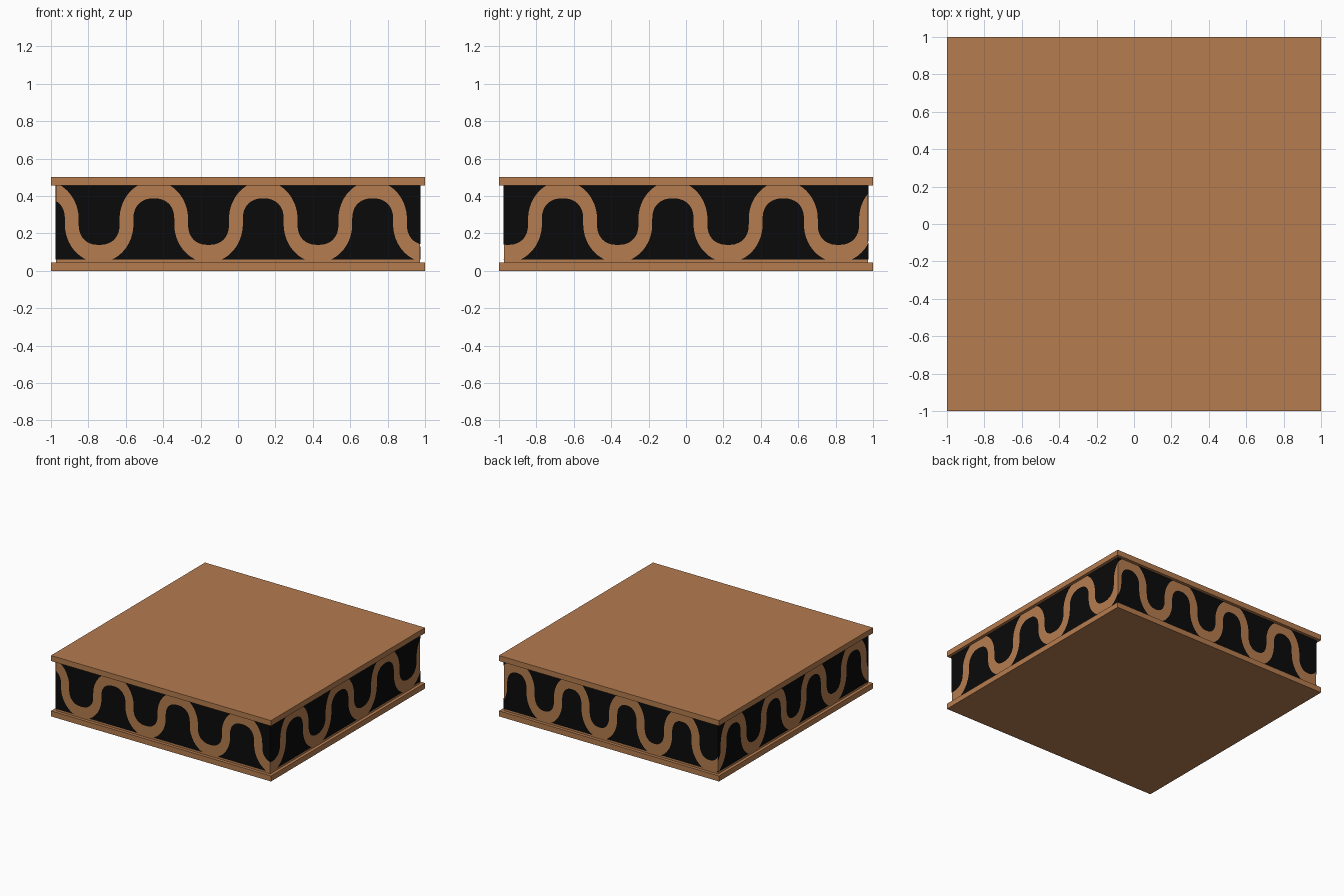
import bpy, bmesh, math
from mathutils import Vector

if "Cube" in bpy.data.objects:
    bpy.data.objects.remove(bpy.data.objects["Cube"])


def material(name, rgb):
    m = bpy.data.materials.new(name)
    m.diffuse_color = (*rgb, 1)
    m.use_nodes = True
    m.node_tree.nodes["Principled BSDF"].inputs["Base Color"].default_value = m.diffuse_color
    return m


BROWN = material("wafer brown", (0.462, 0.200, 0.078))
BLACK = material("dark filling", (0.003, 0.003, 0.003))


def finish(name, bm, mat):
    me = bpy.data.meshes.new(name)
    bm.to_mesh(me)
    bm.free()
    me.materials.append(mat)
    ob = bpy.data.objects.new(name, me)
    bpy.context.collection.objects.link(ob)


def box(name, half, z0, z1):
    bm = bmesh.new()
    bmesh.ops.create_cube(bm, size=1)
    for v in bm.verts:
        v.co = (v.co.x * 2 * half, v.co.y * 2 * half, z0 + (v.co.z + 0.5) * (z1 - z0))
    finish(name, bm, BROWN)


# two outer plates and the core between them
box("bottom_plate", 1.0, 0.0, 0.045)
box("top_plate", 1.0, 0.455, 0.5)
box("core", 0.974, 0.045, 0.455)

HALF, LOW, HIGH = 0.975, 0.06, 0.455
SPRING_TOP, SPRING_BOTTOM, STROKE = 0.275, 0.25, 0.037


def curve(t, n=2.3):
    return max(0.0, 1 - min(1, t) ** n) ** (1 / n)


def arch_width(z, period):
    """Half width of the dark cell under an arch of the wave."""
    inner, outer = period / 4 - STROKE, period / 4 + STROKE
    if z > SPRING_TOP:
        return inner * curve((z - SPRING_TOP) / 0.112)
    if z < SPRING_BOTTOM:
        return period / 2 - outer * curve((SPRING_BOTTOM - z) / 0.205, 2)
    return inner


def cup_width(z, period):
    """Half width of the dark cell above a trough: the arch turned over."""
    return arch_width(SPRING_TOP + SPRING_BOTTOM - z, period)


# dark cells on each side; what stays uncovered is the brown wave
def wave_side(name, start, along, normal, first, period):
    start, along, normal = Vector(start), Vector(along), Vector(normal)
    bm = bmesh.new()
    # rows packed closely where the cells round off
    rows = [(LOW + HIGH) / 2 - (HIGH - LOW) / 2 * math.cos(math.pi * i / 70) for i in range(71)]
    rows = sorted(rows + [0.383, 0.385, 0.387, 0.138, 0.14, 0.142])
    for k in range(-2, 10):
        centre = first + k * period / 2
        width = cup_width if k % 2 else arch_width

        def ends(z):
            w = width(z, period)
            return [min(max(u, 0), 2 * HALF) for u in (centre - w, centre + w)]

        for z0, z1 in zip(rows, rows[1:]):
            a, b = ends(z0)
            c, d = ends(z1)
            pts = [(a, z0), (b, z0), (d, z1), (c, z1)]
            pts = [p for i, p in enumerate(pts)
                   if abs(p[0] - pts[i - 1][0]) + abs(p[1] - pts[i - 1][1]) > 1e-6]
            if len(pts) < 3 or (b - a) + (d - c) < 1e-5:
                continue
            f = bm.faces.new([bm.verts.new(start + along * u + Vector((0, 0, z))) for u, z in pts])
            f.normal_update()
            if f.normal.dot(normal) < 0:
                f.normal_flip()
    bmesh.ops.remove_doubles(bm, verts=bm.verts, dist=1e-6)
    finish(name, bm, BLACK)


wave_side("front_filling", (-HALF, -HALF, 0), (1, 0, 0), (0, -1, 0), 0.525, 0.585)
wave_side("right_filling", (HALF, -HALF, 0), (0, 1, 0), (1, 0, 0), 0.315, 0.59)
wave_side("back_filling", (HALF, HALF, 0), (-1, 0, 0), (0, 1, 0), 0.12, 0.50)
wave_side("left_filling", (-HALF, HALF, 0), (0, -1, 0), (-1, 0, 0), 0.20, 0.52)
